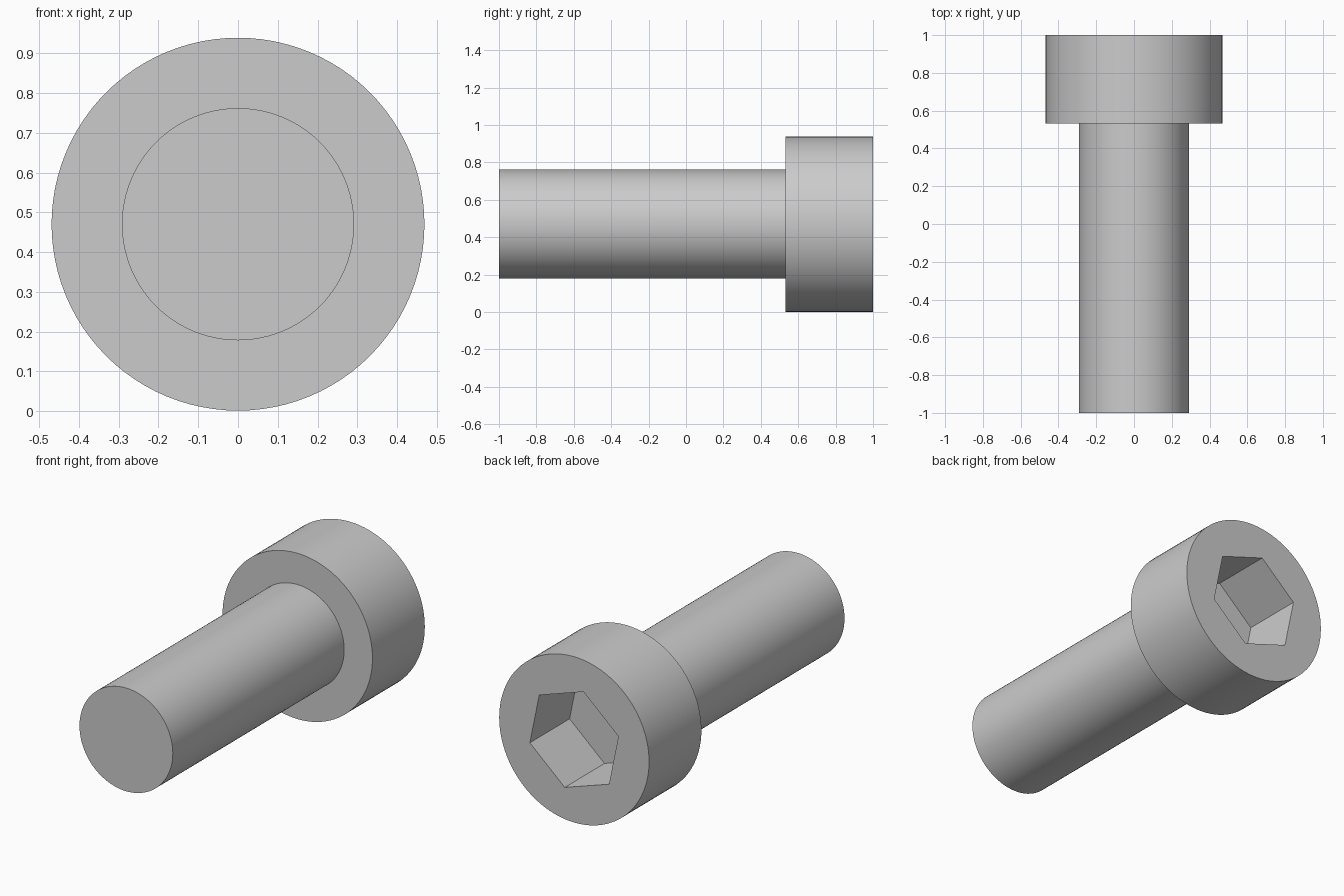
import bpy, bmesh, math

if "Cube" in bpy.data.objects:
    bpy.data.objects.remove(bpy.data.objects["Cube"])

HEAD_R, SHAFT_R, HEX_R = 0.469, 0.292, 0.292
HEAD_Y, SOCKET_DEPTH = 0.532, 0.355
AXIS_Z = 0.47
SIDES = 96

bm = bmesh.new()


def ring(radius, y, sides, start=0.0):
    """Closed loop of edges around the bolt axis."""
    verts = []
    for i in range(sides):
        a = start + 2 * math.pi * i / sides
        verts.append(bm.verts.new((radius * math.cos(a), y, AXIS_Z + radius * math.sin(a))))
    edges = [bm.edges.new((verts[i], verts[(i + 1) % sides])) for i in range(sides)]
    return verts, edges


def wall(a, b):
    """Quads joining two rings with equal side counts."""
    n = len(a[0])
    for i in range(n):
        j = (i + 1) % n
        bm.faces.new((a[0][i], a[0][j], b[0][j], b[0][i]))


# Shaft, underside of head and head side
shaft_end = ring(SHAFT_R, -1, SIDES)
shaft_top = ring(SHAFT_R, HEAD_Y, SIDES)
head_under = ring(HEAD_R, HEAD_Y, SIDES)
head_top = ring(HEAD_R, 1, SIDES)
bm.faces.new(shaft_end[0])
wall(shaft_end, shaft_top)
wall(shaft_top, head_under)
wall(head_under, head_top)

# Hexagonal socket, slightly turned
turn = math.radians(41.6)
hex_top = ring(HEX_R, 1, 6, turn)
hex_floor = ring(HEX_R, 1 - SOCKET_DEPTH, 6, turn)
wall(hex_top, hex_floor)
bm.faces.new(hex_floor[0])

# Flat head face around the socket
bmesh.ops.triangle_fill(bm, use_beauty=True, edges=head_top[1] + hex_top[1], normal=(0, 1, 0))
bmesh.ops.recalc_face_normals(bm, faces=bm.faces[:])

mesh = bpy.data.meshes.new("socket_head_bolt")
bm.to_mesh(mesh)
bm.free()
bolt = bpy.data.objects.new("socket_head_bolt", mesh)
bpy.context.collection.objects.link(bolt)
bpy.context.view_layer.objects.active = bolt
bolt.select_set(True)
bpy.ops.object.shade_smooth_by_angle(angle=math.radians(30))
